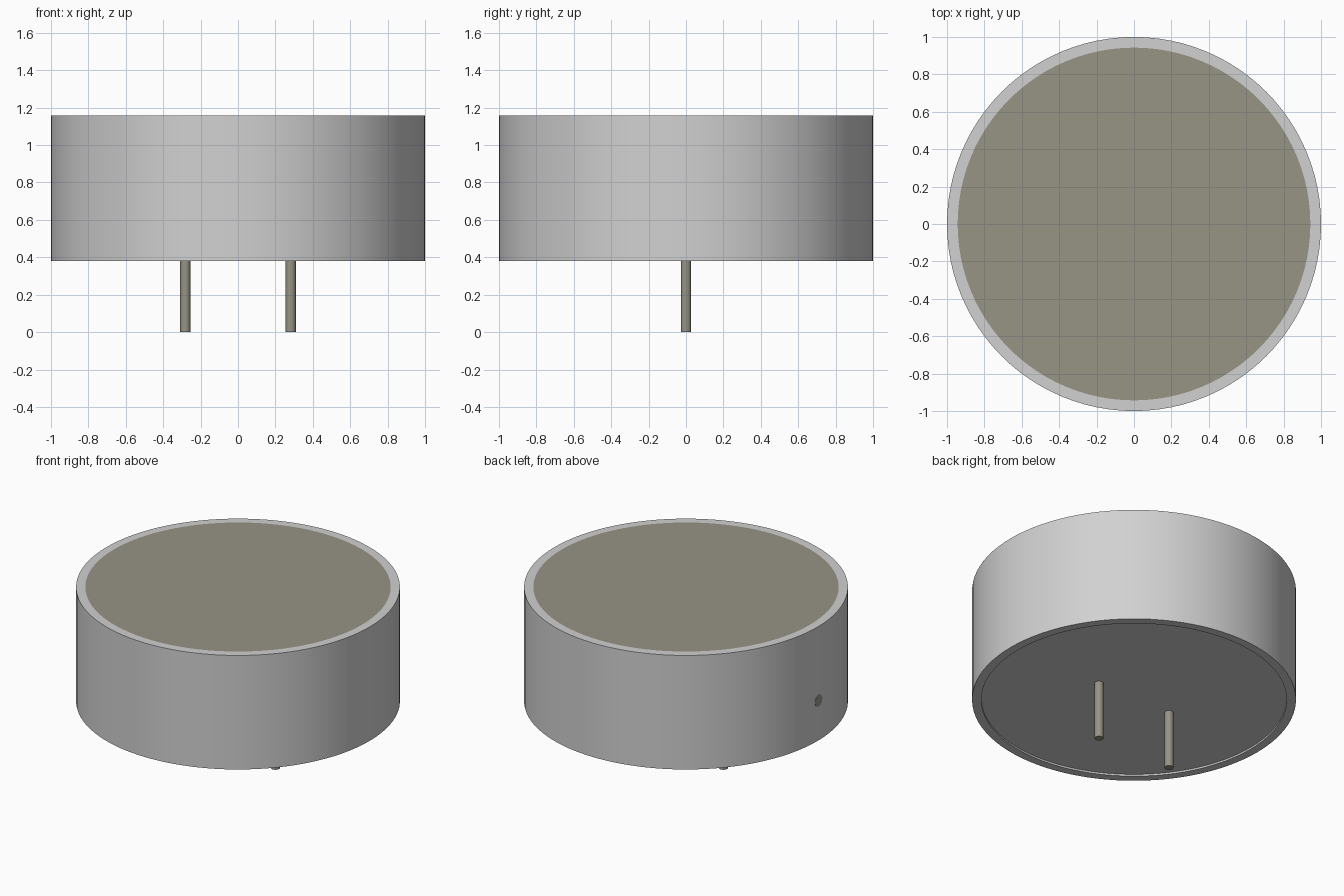
import bpy, bmesh, math

cube = bpy.data.objects.get("Cube")
if cube:
    bpy.data.objects.remove(cube, do_unlink=True)

SEGMENTS = 96
TOP, BOTTOM, RECESS = 1.157, 0.38, 0.392
OUTER, INNER = 1.0, 0.943


def material(name, rgb):
    mat = bpy.data.materials.new(name)
    mat.use_nodes = True
    mat.diffuse_color = (*rgb, 1)
    mat.node_tree.nodes["Principled BSDF"].inputs["Base Color"].default_value = (*rgb, 1)
    return mat


silver = material("silver grey", (0.64, 0.64, 0.64))
olive = material("olive grey", (0.31, 0.295, 0.235))


def finish(obj, mat):
    obj.data.materials.append(mat)
    bpy.ops.object.select_all(action='DESELECT')
    obj.select_set(True)
    bpy.context.view_layer.objects.active = obj
    bpy.ops.object.shade_smooth_by_angle(angle=math.radians(30))
    return obj


def cylinder(name, mat, radius, start, end, x=0, sides=SEGMENTS):
    """Upright cylinder between two heights."""
    bpy.ops.mesh.primitive_cylinder_add(vertices=sides, radius=radius, depth=end - start,
                                        location=(x, 0, (start + end) / 2))
    obj = bpy.context.object
    obj.name = name
    return finish(obj, mat)


def ring(name, mat, profile):
    """Closed (radius, height) profile turned around the z axis."""
    bm = bmesh.new()
    loops = []
    for r, z in profile:
        loops.append([bm.verts.new((r * math.cos(a), r * math.sin(a), z))
                      for a in (2 * math.pi * i / SEGMENTS for i in range(SEGMENTS))])
    for k, low in enumerate(loops):
        high = loops[(k + 1) % len(loops)]
        for i in range(SEGMENTS):
            j = (i + 1) % SEGMENTS
            bm.faces.new((low[i], low[j], high[j], high[i]))
    bmesh.ops.recalc_face_normals(bm, faces=bm.faces)
    mesh = bpy.data.meshes.new(name)
    bm.to_mesh(mesh)
    bm.free()
    obj = bpy.data.objects.new(name, mesh)
    bpy.context.collection.objects.link(obj)
    return finish(obj, mat)


# Round casing wall
ring("casing", silver, [(OUTER, BOTTOM), (OUTER, TOP), (INNER, TOP), (INNER, BOTTOM)])

# Top face, flush with the rim, and slightly recessed bottom
cylinder("top_disc", olive, INNER, TOP - 0.1, TOP)
cylinder("base_plate", silver, INNER, RECESS, RECESS + 0.1)

# Two contact pins
for side, x in (("left", 0.282), ("right", -0.282)):
    cylinder(side + "_pin", olive, 0.028, 0, RECESS + 0.05, x, 24)

# Small round plug flush in the side wall
bpy.ops.mesh.primitive_cylinder_add(vertices=24, radius=0.039, depth=0.009,
                                    location=(-0.996, 0, 0.65),
                                    rotation=(0, math.pi / 2, 0))
bpy.context.object.name = "side_plug"
finish(bpy.context.object, olive)
